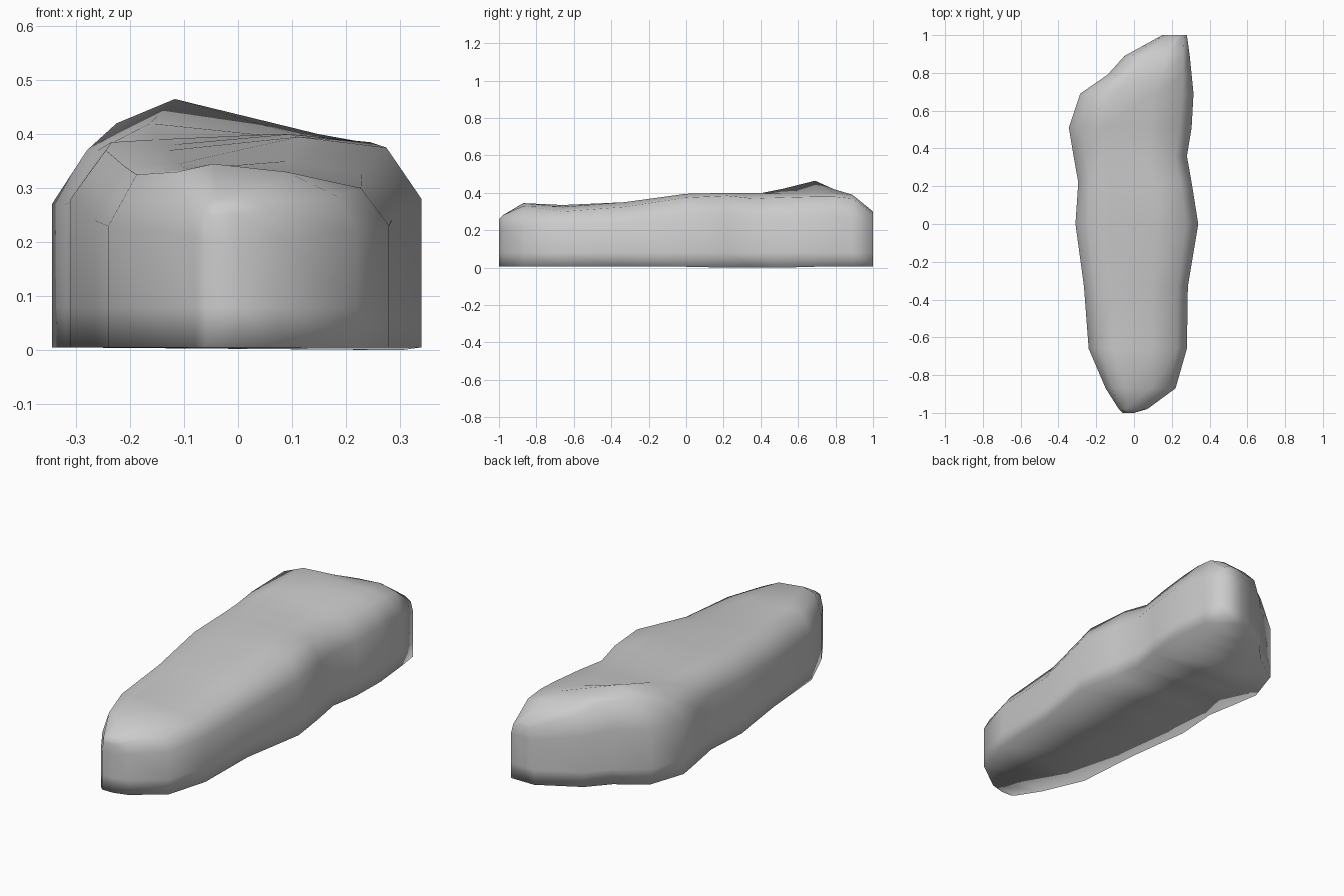
import bpy, bmesh

# Stations along the rock: y, left x, right x, wall top z, then four heights across the top
stations = [
    (-1.00, -0.06, 0.00, 0.20, 0.25, 0.26, 0.26, 0.25),
    (-0.98, -0.08, 0.07, 0.21, 0.27, 0.28, 0.28, 0.26),
    (-0.87, -0.15, 0.22, 0.22, 0.33, 0.345, 0.33, 0.285),
    (-0.66, -0.24, 0.28, 0.23, 0.325, 0.335, 0.325, 0.30),
    (-0.33, -0.265, 0.285, 0.24, 0.34, 0.345, 0.35, 0.325),
    (0.00, -0.31, 0.34, 0.28, 0.37, 0.37, 0.395, 0.375),
    (0.22, -0.295, 0.305, 0.28, 0.385, 0.38, 0.40, 0.385),
    (0.36, -0.32, 0.28, 0.27, 0.37, 0.39, 0.40, 0.37),
    (0.51, -0.345, 0.305, 0.27, 0.37, 0.42, 0.395, 0.375),
    (0.69, -0.285, 0.315, 0.28, 0.42, 0.465, 0.40, 0.38),
    (0.79, -0.14, 0.305, 0.28, 0.41, 0.42, 0.40, 0.38),
    (0.89, -0.05, 0.295, 0.26, 0.36, 0.38, 0.39, 0.37),
    (1.00, 0.15, 0.28, 0.23, 0.29, 0.30, 0.30, 0.28),
]
ACROSS = (0.1, 0.28, 0.65, 0.9)

bm = bmesh.new()
rings = []
for y, xl, xr, wall, *tops in stations:
    low = 0.0 if 0.1 < y < 0.55 else 0.005
    pts = [(xl, 0.005), (xl, 0.08), (xl, wall)]
    pts += [(xl + (xr - xl) * t, z) for t, z in zip(ACROSS, tops)]
    pts += [(xr, wall), (xr, 0.08), (xr, low)]
    rings.append([bm.verts.new((x, y, z)) for x, z in pts])

# Skin between neighbouring stations, including the underside
for a, b in zip(rings, rings[1:]):
    n = len(a)
    for i in range(n):
        j = (i + 1) % n
        bm.faces.new((a[i], a[j], b[j], b[i]))

# Close front and back ends with strips
for r in (rings[0], rings[-1]):
    for i in range(len(r) // 2 - 1):
        bm.faces.new((r[i], r[i + 1], r[-2 - i], r[-1 - i]))

bmesh.ops.recalc_face_normals(bm, faces=bm.faces)
for f in bm.faces:
    f.smooth = True

mesh = bpy.data.meshes.new("long_rock")
bm.to_mesh(mesh)
bm.free()
rock = bpy.data.objects.new("long_rock", mesh)
bpy.context.collection.objects.link(rock)
